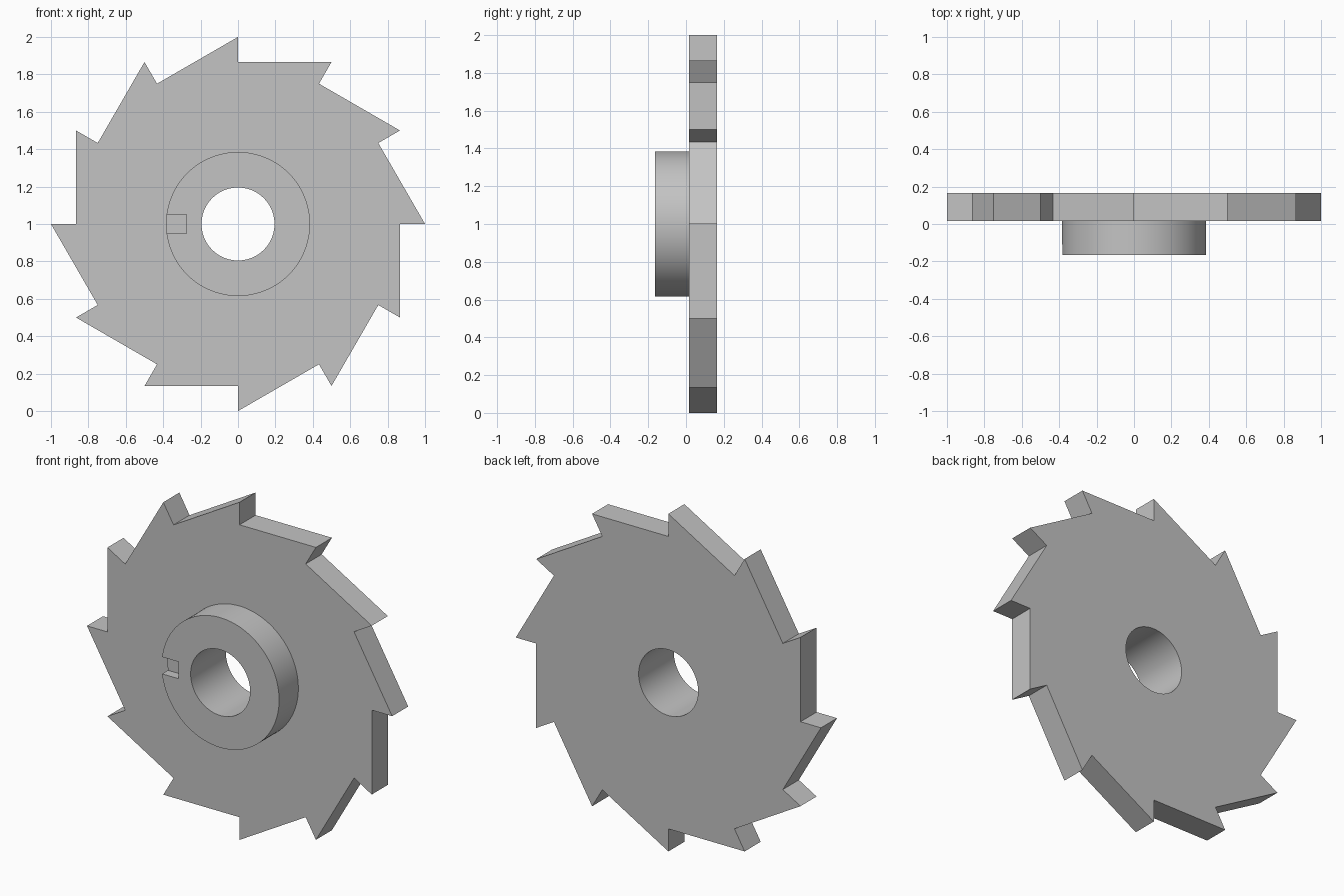
import bpy
import bmesh
from math import cos, sin, pi, radians
from mathutils import Matrix

if "Cube" in bpy.data.objects:
    bpy.data.objects.remove(bpy.data.objects["Cube"], do_unlink=True)

TEETH = 12
BLADE_FRONT, BLADE_BACK, HUB_FRONT = 0.015, 0.165, -0.165
HUB_R, BORE_R = 0.385, 0.195

steel = bpy.data.materials.new("steel grey")
steel.use_nodes = True
steel.diffuse_color = (0.55, 0.55, 0.55, 1)
steel.node_tree.nodes["Principled BSDF"].inputs["Base Color"].default_value = steel.diffuse_color


def extrude_outline(name, outline, y0, y1):
    """Solid from an x-z outline running from y0 to y1."""
    bm = bmesh.new()
    face = bm.faces.new([bm.verts.new((x, y0, z + 1)) for x, z in outline])
    moved = bmesh.ops.extrude_face_region(bm, geom=[face])["geom"]
    verts = [v for v in moved if isinstance(v, bmesh.types.BMVert)]
    bmesh.ops.translate(bm, verts=verts, vec=(0, y1 - y0, 0))
    bmesh.ops.recalc_face_normals(bm, faces=bm.faces)
    mesh = bpy.data.meshes.new(name)
    bm.to_mesh(mesh)
    bm.free()
    mesh.materials.append(steel)
    obj = bpy.data.objects.new(name, mesh)
    bpy.context.collection.objects.link(obj)
    return obj


def circle(radius, sides=96):
    return [(radius * cos(2 * pi * i / sides), radius * sin(2 * pi * i / sides))
            for i in range(sides)]


def cut(target, cutter):
    mod = target.modifiers.new("cut " + cutter.name, "BOOLEAN")
    mod.operation = "DIFFERENCE"
    mod.solver = "EXACT"
    mod.object = cutter
    cutter.hide_render = True
    cutter.hide_set(True)


# Toothed blade: each tooth drops radially from its tip to the gullet
root = cos(pi / 6)
outline = []
for i in range(TEETH):
    a = pi / 2 - i * 2 * pi / TEETH
    outline += [(r * cos(a), r * sin(a)) for r in (1, root)]
blade = extrude_outline("toothed_blade", outline, BLADE_FRONT, BLADE_BACK)

# Round hub on the front
hub = extrude_outline("hub", circle(HUB_R), HUB_FRONT, BLADE_FRONT)

# Through bore and shallow key slot in the hub's front rim
bore = extrude_outline("bore_cutter", circle(BORE_R), -0.5, 0.5)
slot = extrude_outline("key_slot_cutter",
                       [(-0.5, -0.05), (-0.275, -0.05), (-0.275, 0.05), (-0.5, 0.05)],
                       -0.3, HUB_FRONT + 0.055)
cut(blade, bore)
cut(hub, bore)
cut(hub, slot)

# Apply the cuts, then smooth the round walls
bpy.context.view_layer.update()
depsgraph = bpy.context.evaluated_depsgraph_get()
for obj in (blade, hub):
    mesh = bpy.data.meshes.new_from_object(obj.evaluated_get(depsgraph))
    obj.modifiers.clear()
    obj.data = mesh
for cutter in (bore, slot):
    bpy.data.objects.remove(cutter, do_unlink=True)
for obj in (blade, hub):
    bpy.ops.object.select_all(action="DESELECT")
    obj.select_set(True)
    bpy.context.view_layer.objects.active = obj
    bpy.ops.object.shade_smooth_by_angle(angle=radians(20))
